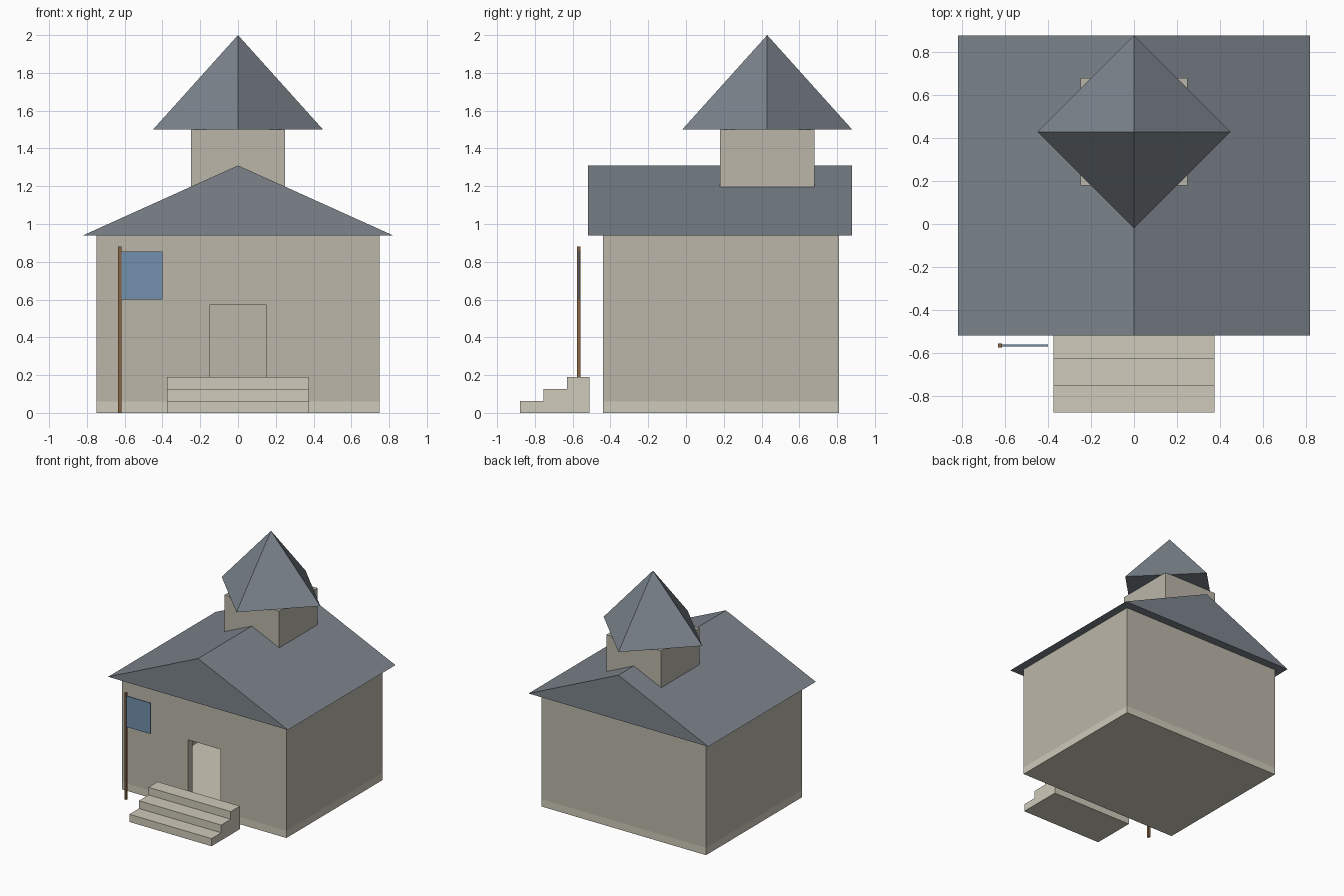
import bpy, bmesh
from mathutils import Vector

if "Cube" in bpy.data.objects:
    bpy.data.objects.remove(bpy.data.objects["Cube"])


def material(name, r, g, b):
    m = bpy.data.materials.new(name)
    m.diffuse_color = (r, g, b, 1)
    m.use_nodes = True
    m.node_tree.nodes["Principled BSDF"].inputs["Base Color"].default_value = m.diffuse_color
    return m


WALL = material("wall_beige", 0.50, 0.47, 0.40)
STONE = material("pale_stone", 0.62, 0.59, 0.49)
SLATE = material("slate", 0.20, 0.23, 0.26)
WOOD = material("pole_wood", 0.25, 0.13, 0.06)
CLOTH = material("flag_blue", 0.17, 0.28, 0.42)


def finish(name, bm, mat):
    bmesh.ops.recalc_face_normals(bm, faces=bm.faces[:])
    me = bpy.data.meshes.new(name)
    bm.to_mesh(me)
    bm.free()
    if mat:
        me.materials.append(mat)
    ob = bpy.data.objects.new(name, me)
    bpy.context.collection.objects.link(ob)
    return ob


def box(name, x, y, z, mat=None):
    """Box from (min, max) ranges."""
    bm = bmesh.new()
    bmesh.ops.create_cube(bm, size=1)
    for v in bm.verts:
        v.co = [lo + (c + 0.5) * (hi - lo) for c, (lo, hi) in zip(v.co, (x, y, z))]
    return finish(name, bm, mat)


def prism(name, points, sweep, mat):
    """Flat profile swept along a vector."""
    bm = bmesh.new()
    face = bm.faces.new([bm.verts.new(p) for p in points])
    new = bmesh.ops.extrude_face_region(bm, geom=[face], use_keep_orig=True)["geom"]
    bmesh.ops.translate(bm, vec=Vector(sweep),
                        verts=[g for g in new if isinstance(g, bmesh.types.BMVert)])
    return finish(name, bm, mat)


def cut(target, cutter):
    cutter.hide_render = True
    cutter.hide_viewport = True
    mod = target.modifiers.new(cutter.name, 'BOOLEAN')
    mod.operation = 'DIFFERENCE'
    mod.solver = 'EXACT'
    mod.object = cutter


# Floor slab and hollow walls with a doorway
X, Y, T = 0.75, (-0.44, 0.81), 0.06
box("floor_slab", (-X, X), Y, (0, 0.06), STONE)
walls = box("walls", (-X, X), Y, (0.06, 0.94), WALL)
cut(walls, box("room_cutter", (-X + T, X - T), (Y[0] + T, Y[1] - T), (0, 1.1)))
cut(walls, box("door_cutter", (-0.15, 0.15), (-0.6, -0.2), (0, 0.57)))

# Gable roof
prism("gable_roof", [(-0.82, -0.52, 0.94), (0.82, -0.52, 0.94), (0, -0.52, 1.31)],
      (0, 1.40, 0), SLATE)

# Tower, standing on the ground and rising through the roof
box("tower", (-0.25, 0.25), (0.18, 0.68), (0, 1.5), WALL)

# Four-sided spire turned 45 degrees to the tower
bm = bmesh.new()
bmesh.ops.create_cone(bm, cap_ends=True, segments=4, radius1=0.45, radius2=0, depth=0.5)
bmesh.ops.remove_doubles(bm, verts=bm.verts[:], dist=1e-4)
bmesh.ops.translate(bm, vec=(0, 0.43, 1.75), verts=bm.verts[:])
finish("spire", bm, SLATE)

# Entrance steps from a stair profile
stair = [(-0.51, 0), (-0.88, 0), (-0.88, 0.063), (-0.755, 0.063),
         (-0.755, 0.127), (-0.63, 0.127), (-0.63, 0.19), (-0.51, 0.19)]
prism("entrance_steps", [(-0.375, y, z) for y, z in stair], (0.75, 0, 0), STONE)

# Flagpole and flag
box("flagpole", (-0.634, -0.616), (-0.576, -0.558), (0, 0.88), WOOD)
box("flag", (-0.618, -0.40), (-0.571, -0.563), (0.60, 0.855), CLOTH)
